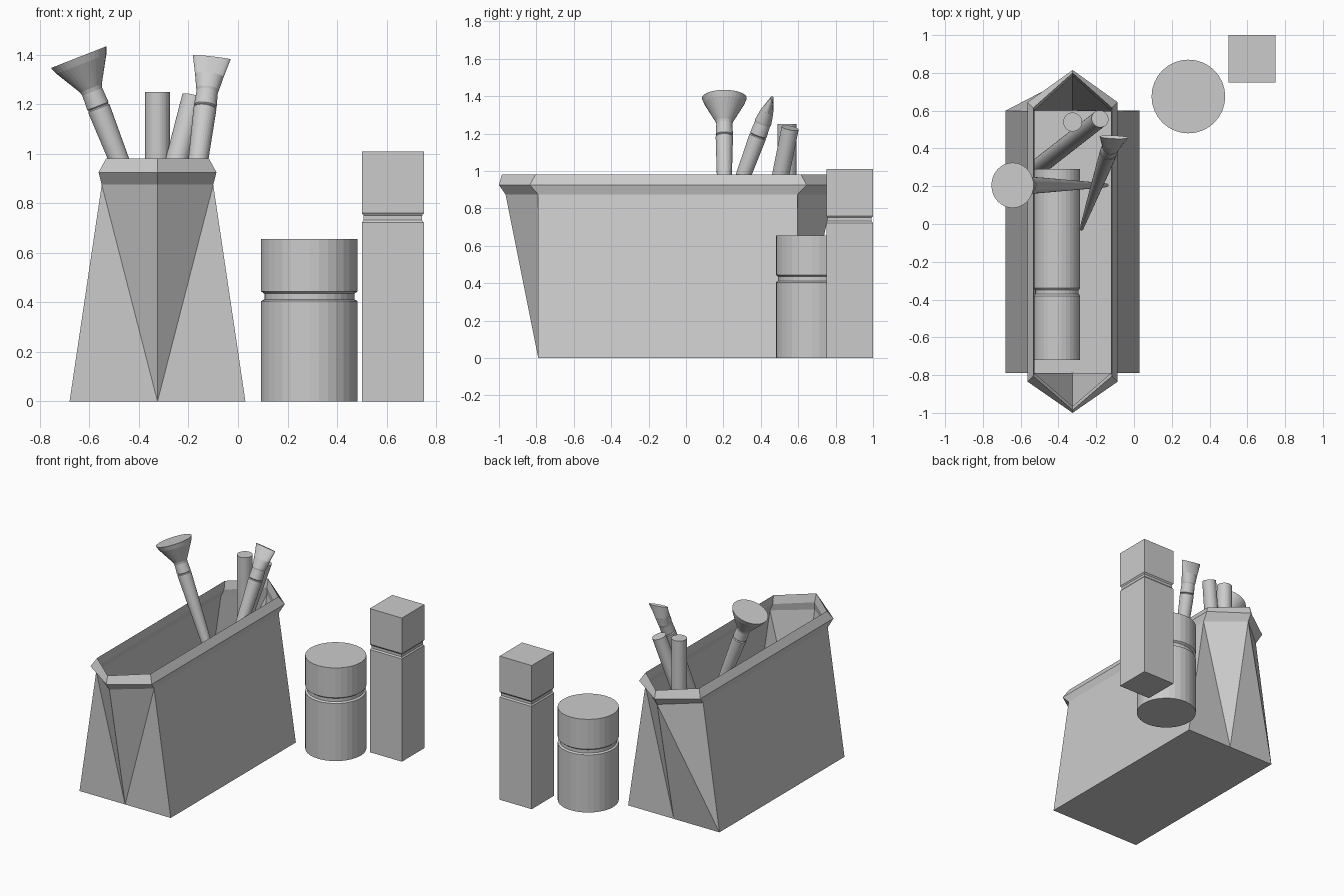
import bpy, bmesh, math
from mathutils import Vector, Matrix

if "Cube" in bpy.data.objects:
    bpy.data.objects.remove(bpy.data.objects["Cube"])

grey = bpy.data.materials.new("plain grey")
grey.diffuse_color = (0.6, 0.6, 0.6, 1)
grey.use_nodes = True
grey.node_tree.nodes["Principled BSDF"].inputs["Base Color"].default_value = grey.diffuse_color


def finish(bm, name, matrix=Matrix()):
    bmesh.ops.recalc_face_normals(bm, faces=bm.faces)
    me = bpy.data.meshes.new(name)
    bm.to_mesh(me)
    bm.free()
    me.transform(matrix)
    me.materials.append(grey)
    ob = bpy.data.objects.new(name, me)
    bpy.context.collection.objects.link(ob)
    return ob


def bridge(bm, a, b):
    n = len(a)
    for i in range(n):
        bm.faces.new((a[i], a[(i + 1) % n], b[(i + 1) % n], b[i]))


def sweep(name, profile, base, tip, sides=32, turn=0.0):
    """Capped loft of (distance, half width, half depth) rings from base towards tip."""
    bm = bmesh.new()
    rings = []
    for t, rx, ry in profile:
        rings.append([bm.verts.new((rx * math.cos(turn + math.tau * i / sides),
                                    ry * math.sin(turn + math.tau * i / sides), t))
                      for i in range(sides)])
    for a, b in zip(rings, rings[1:]):
        bridge(bm, a, b)
    bm.faces.new(rings[0][::-1])
    bm.faces.new(rings[-1])
    z = (Vector(tip) - Vector(base)).normalized()
    x = Vector((1, 0, 0))
    x = (x - z * x.dot(z)).normalized()
    m = Matrix((x, z.cross(x), z)).transposed().to_4x4()
    m.translation = base
    return finish(bm, name, m)


def round_profile(pts):
    return [(t, r, r) for t, r in pts]


# --- open bag: six-sided rings from floor to folded rim ---
CX = -0.325
# z, half width, front corner y, back corner y, front tip y, back tip y
levels = [
    (0.0, 0.355, -0.79, 0.60, -0.79, 0.60),
    (0.875, 0.225, -0.79, 0.595, -0.965, 0.785),
]
rim_levels = [
    levels[1],
    (0.925, 0.238, -0.835, 0.645, -1.0, 0.815),
    (0.98, 0.208, -0.805, 0.615, -0.985, 0.80),
    (0.925, 0.203, -0.79, 0.60, -0.965, 0.785),
]


def hexring(bm, lv):
    z, w, yf, yb, tf, tb = lv
    return [bm.verts.new((CX + x, y, z)) for x, y in
            ((0, tf), (w, yf), (w, yb), (0, tb), (-w, yb), (-w, yf))]


bm = bmesh.new()
low, high = [hexring(bm, lv) for lv in levels]
bm.faces.new(low[::-1])
for i in range(6):
    j = (i + 1) % 6
    if i in (1, 4):                       # long flat sides
        bm.faces.new((low[i], low[j], high[j], high[i]))
    elif i in (0, 3):
        # back left panel folds outward, the others fold inward
        k = (low[j], high[i]) if i == 3 else (low[i], high[j])
        if i == 3:
            bm.faces.new((low[i], low[j], high[i]))
            bm.faces.new((low[j], high[j], high[i]))
        else:
            bm.faces.new((low[i], low[j], high[j]))
            bm.faces.new((low[i], high[j], high[i]))
    else:
        bm.faces.new((low[i], low[j], high[i]))
        bm.faces.new((low[j], high[j], high[i]))
finish(bm, "bag_body")

bm = bmesh.new()
rings = [hexring(bm, lv) for lv in rim_levels]
for a, b in zip(rings, rings[1:] + rings[:1]):
    bridge(bm, a, b)
finish(bm, "bag_rim")

# --- standing round jar and square bottle, each with a lid groove ---
jar = [(0, .195), (.405, .195), (.412, .182), (.435, .182), (.445, .195), (.655, .195)]
sweep("round_jar", round_profile(jar), (0.288, 0.675, 0), (0.288, 0.675, 1))

q = 0.125 * math.sqrt(2)
g = 0.118 * math.sqrt(2)
box = [(0, q), (.722, q), (.732, g), (.75, g), (.76, q), (1.01, q)]
sweep("square_bottle", round_profile(box), (0.625, 0.875, 0), (0.625, 0.875, 1),
      sides=4, turn=math.pi / 4)

# --- bottle lying on the bag floor ---
lying = [(0, .123), (.63, .123), (.64, .115), (.66, .115), (.67, .123), (1.01, .123)]
sweep("lying_bottle", round_profile(lying), (-0.408, 0.29, 0.125), (-0.408, -0.72, 0.125))

# --- two plain tubes ---
sweep("upright_tube", round_profile([(0, .05), (1.24, .05)]),
      (CX, 0.54, 0.01), (CX, 0.54, 1.25))
a, b = Vector((-0.49, 0.315, 0.03)), Vector((-0.18, 0.557, 1.23))
sweep("leaning_tube", round_profile([(0, .046), ((b - a).length, .046)]), a, b)


# --- brushes: tapered handle, ferrule, bristle head ---
def brush(name, base, tip, head):
    L = (Vector(tip) - Vector(base)).length
    stem = round_profile([(0, .010), (L * .35, .026), (L - .42, .041), (L - .235, .046),
                          (L - .222, .046), (L - .217, .041), (L - .212, .046),
                          (L - .15, .043)])
    sweep(name, stem + [(L + t, rx, ry) for t, rx, ry in head], base, tip)


brush("round_brush", (-0.145, 0.205, 0.12), (-0.643, 0.205, 1.39),
      [(-.135, .047, .047), (-.03, .108, .108), (0, .12, .12)])
brush("flat_brush", (-0.278, -0.025, 0.08), (-0.106, 0.46, 1.39),
      [(-.14, .046, .046), (-.08, .058, .036), (0, .077, .009)])
